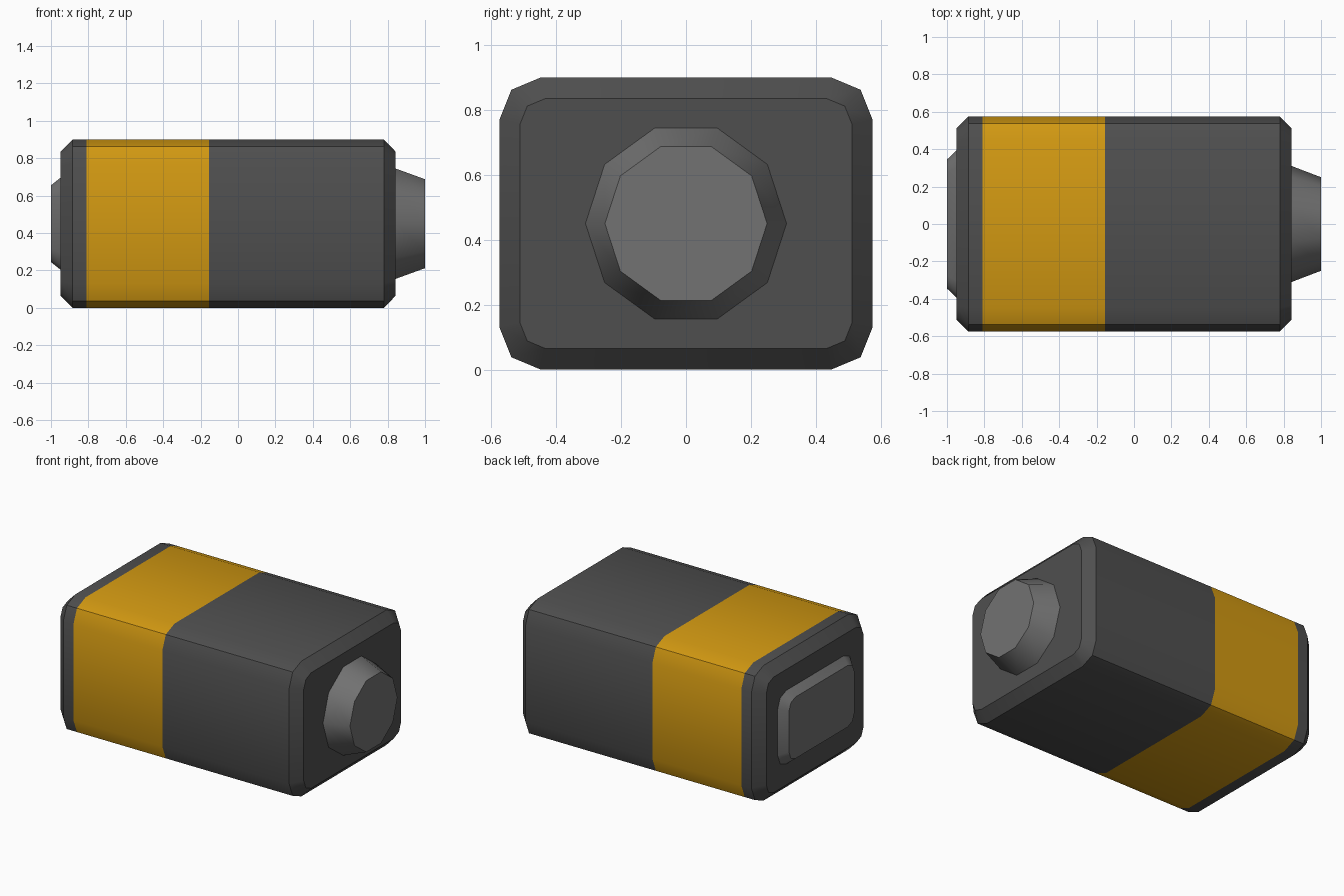
import bpy
import bmesh
import math

if "Cube" in bpy.data.objects:
    bpy.data.objects.remove(bpy.data.objects["Cube"])

MID_Z = 0.45


def material(name, rgb):
    m = bpy.data.materials.new(name)
    m.diffuse_color = (*rgb, 1.0)
    m.use_nodes = True
    m.node_tree.nodes["Principled BSDF"].inputs["Base Color"].default_value = m.diffuse_color
    return m


charcoal = material("charcoal", (0.078, 0.078, 0.078))
amber = material("amber", (0.65, 0.32, 0.006))
grey = material("grey", (0.17, 0.17, 0.17))


def rounded_rect(hy, hz, ry, rz, k=0.71):
    """Rectangle outline (y, z) with two-segment rounded corners."""
    corner = [(hy, hz - rz), (hy - ry * (1 - k), hz - rz * (1 - k)), (hy - ry, hz)]
    pts = corner + [(-y, z) for y, z in reversed(corner)]
    return pts + [(-y, -z) for y, z in pts]


def polygon(r, n=10):
    return [(r * math.cos(math.tau * i / n), r * math.sin(math.tau * i / n)) for i in range(n)]


def loft(name, sections, mats, band=None):
    """Skin outlines placed along x; faces whose centre x lies in band use the second material."""
    bm = bmesh.new()
    rings = [[bm.verts.new((x, y, MID_Z + z)) for y, z in pts] for x, pts in sections]
    for a, b in zip(rings, rings[1:]):
        n = len(a)
        for i in range(n):
            j = (i + 1) % n
            bm.faces.new((a[i], a[j], b[j], b[i]))
    bm.faces.new(rings[0])
    bm.faces.new(rings[-1])
    bmesh.ops.recalc_face_normals(bm, faces=bm.faces[:])
    for f in bm.faces:
        f.smooth = True
        if band and band[0] < f.calc_center_median().x < band[1]:
            f.material_index = 1
    mesh = bpy.data.meshes.new(name)
    bm.to_mesh(mesh)
    bm.free()
    for m in mats:
        mesh.materials.append(m)
    mesh.set_sharp_from_angle(angle=math.radians(40))
    obj = bpy.data.objects.new(name, mesh)
    bpy.context.collection.objects.link(obj)
    return obj


# Battery case with chamfered ends and an amber band
full = rounded_rect(0.575, 0.45, 0.127, 0.13)
small = rounded_rect(0.512, 0.385, 0.078, 0.08)
loft("battery_case",
     [(-0.95, small), (-0.885, full), (-0.81, full), (-0.155, full), (0.78, full), (0.843, small)],
     [charcoal, amber], band=(-0.81, -0.155))

# Ten-sided terminal on the right end
loft("round_terminal", [(0.843, polygon(0.31)), (1.0, polygon(0.25))], [grey])

# Rounded plate on the left end
loft("end_plate",
     [(-1.0, rounded_rect(0.345, 0.205, 0.07, 0.07)), (-0.95, rounded_rect(0.392, 0.245, 0.09, 0.09))],
     [grey])
